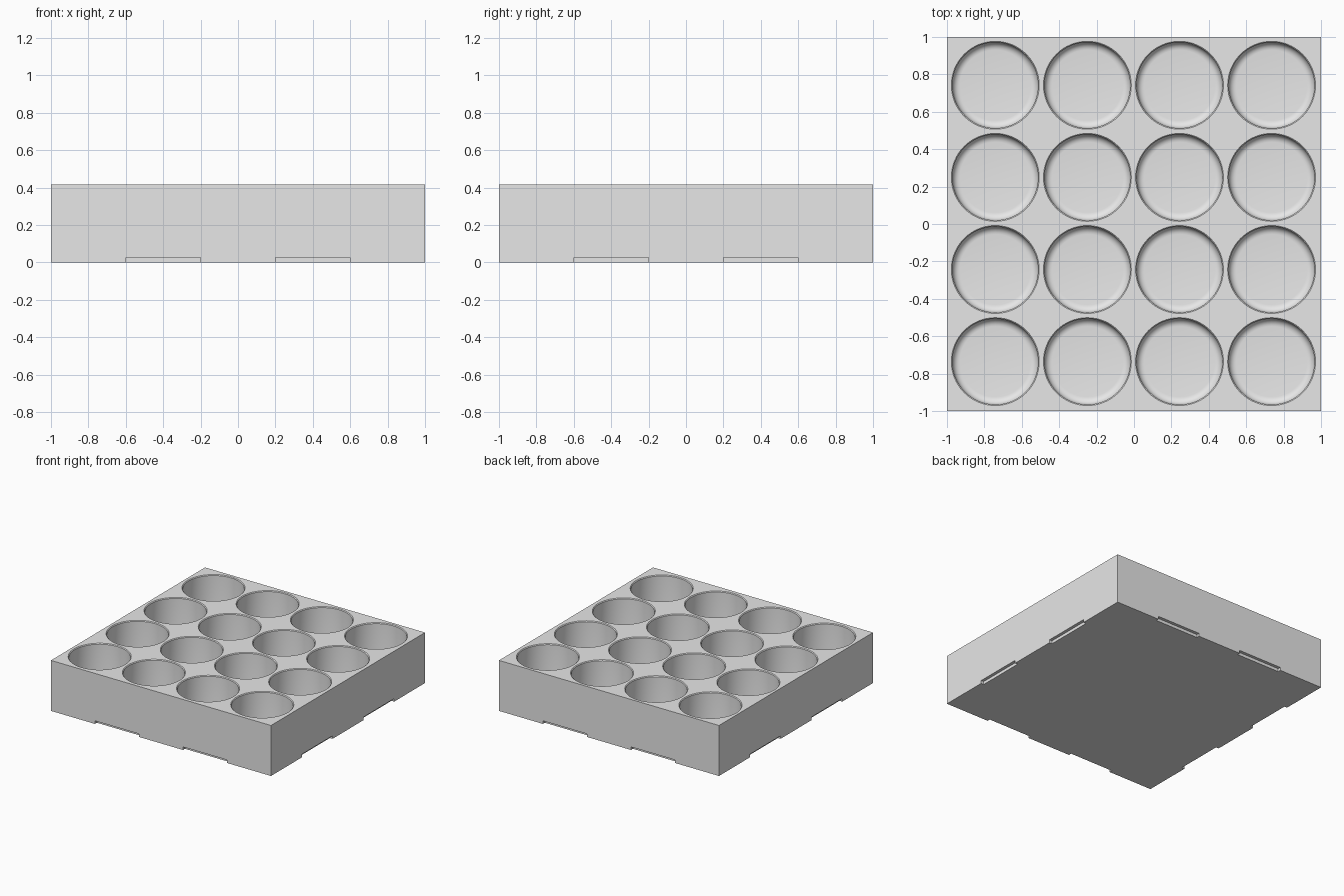
import bpy, bmesh, math
from mathutils import Matrix, Vector

if "Cube" in bpy.data.objects:
    bpy.data.objects.remove(bpy.data.objects["Cube"])

HEIGHT = 0.415
PITCH = 0.4925
RADIUS = 0.235
FLOOR = 0.06
FILLET = 0.04
RIM = 0.006

grey = bpy.data.materials.new("light grey")
grey.use_nodes = True
grey.diffuse_color = (0.8, 0.8, 0.8, 1)
grey.node_tree.nodes["Principled BSDF"].inputs["Base Color"].default_value = grey.diffuse_color


def add_box(bm, lo, hi):
    lo, hi = Vector(lo), Vector(hi)
    size = Matrix.Diagonal((*(hi - lo), 1))
    bmesh.ops.create_cube(bm, size=1, matrix=Matrix.Translation((lo + hi) / 2) @ size)


def add_lathe(bm, profile, cx, cy, sides=64):
    """Solid of revolution from (radius, z) points, capped at both ends."""
    rings = []
    for r, z in profile:
        angles = [math.tau * i / sides for i in range(sides)]
        rings.append([bm.verts.new((cx + r * math.cos(a), cy + r * math.sin(a), z)) for a in angles])
    for low, high in zip(rings, rings[1:]):
        for i in range(sides):
            j = (i + 1) % sides
            bm.faces.new((low[i], low[j], high[j], high[i]))
    bm.faces.new(rings[0][::-1])
    bm.faces.new(rings[-1])


def make_object(name, bm):
    mesh = bpy.data.meshes.new(name)
    bm.to_mesh(mesh)
    bm.free()
    mesh.materials.append(grey)
    obj = bpy.data.objects.new(name, mesh)
    bpy.context.collection.objects.link(obj)
    return obj


def cut(target, cutter):
    cutter.hide_render = True
    mod = target.modifiers.new(cutter.name, 'BOOLEAN')
    mod.operation = 'DIFFERENCE'
    mod.solver = 'EXACT'
    mod.object = cutter
    bpy.context.view_layer.objects.active = target
    bpy.ops.object.modifier_apply(modifier=mod.name)
    bpy.data.objects.remove(cutter)


# Tray block
bm = bmesh.new()
add_box(bm, (-1, -1, 0), (1, 1, HEIGHT))
tray = make_object("tray", bm)

# Round wells with a filleted floor and a slightly eased rim
profile = []
for step in range(7):
    a = math.pi / 2 * step / 6
    profile.append((RADIUS - RIM - FILLET * (1 - math.sin(a)), FLOOR + FILLET * (1 - math.cos(a))))
profile += [(RADIUS - RIM, HEIGHT - RIM), (RADIUS, HEIGHT), (RADIUS, HEIGHT + 0.1)]
bm = bmesh.new()
for col in range(4):
    for row in range(4):
        add_lathe(bm, profile, (col - 1.5) * PITCH - 0.003, (row - 1.5) * PITCH + 0.003)
cut(tray, make_object("well_cutter", bm))

# Shallow finger notches along the bottom edges, two per side
bm = bmesh.new()
for s in (-1, 1):
    for t in (-0.4, 0.4):
        across = sorted((s * 0.975, s * 1.1))
        add_box(bm, (across[0], t - 0.2, -0.1), (across[1], t + 0.2, 0.025))
        add_box(bm, (t - 0.2, across[0], -0.1), (t + 0.2, across[1], 0.025))
cut(tray, make_object("notch_cutter", bm))

# Smooth well walls, crisp edges
bpy.ops.object.select_all(action='DESELECT')
tray.select_set(True)
bpy.context.view_layer.objects.active = tray
bpy.ops.object.shade_smooth_by_angle(angle=math.radians(30))
